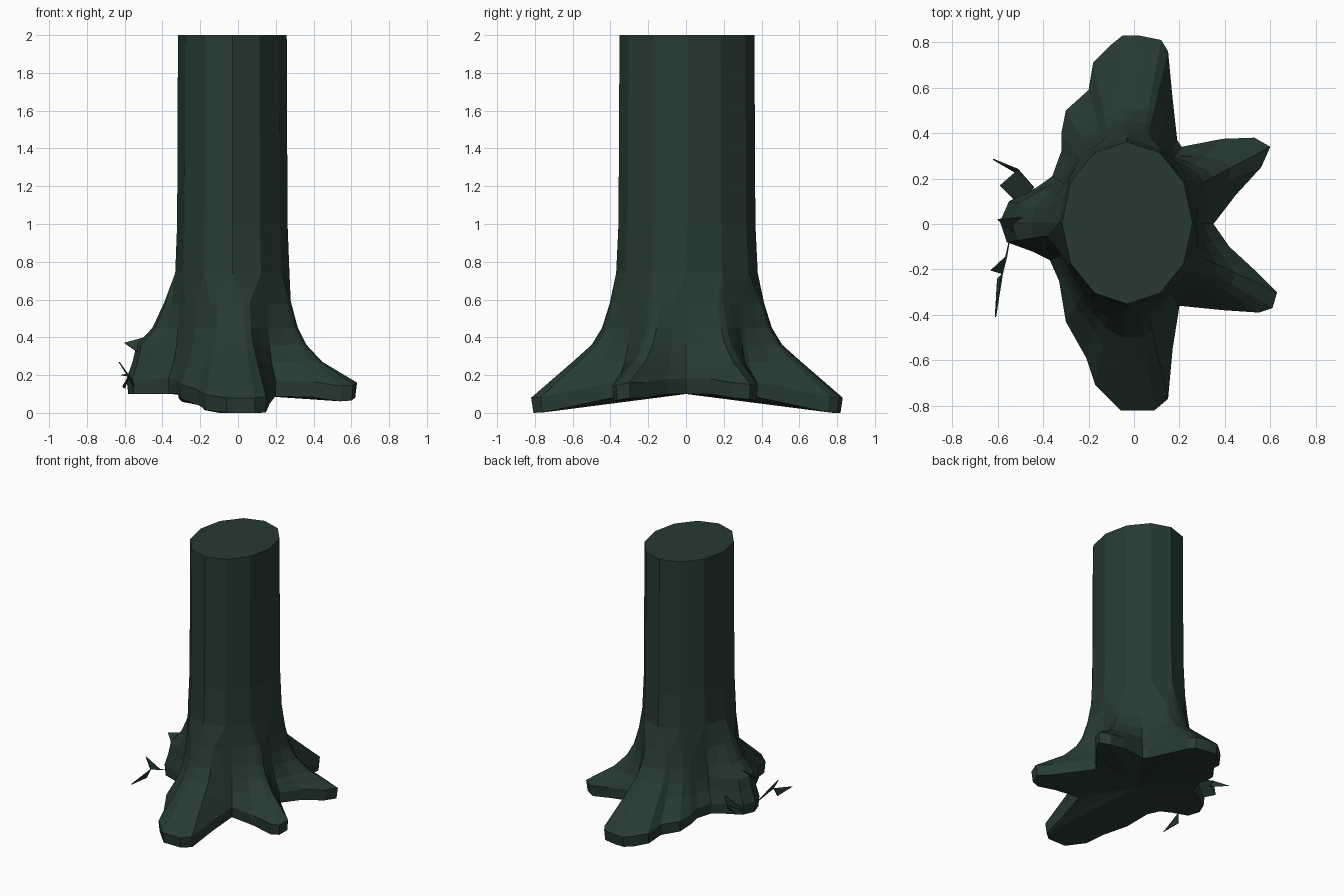
import bpy, bmesh, math

if "Cube" in bpy.data.objects:
    bpy.data.objects.remove(bpy.data.objects["Cube"])

bark = bpy.data.materials.new("dark green bark")
bark.diffuse_color = (0.020, 0.044, 0.032, 1)
bark.use_nodes = True
bark.node_tree.nodes["Principled BSDF"].inputs["Base Color"].default_value = bark.diffuse_color


def make(name, bm):
    me = bpy.data.meshes.new(name)
    bm.to_mesh(me)
    bm.free()
    me.materials.append(bark)
    ob = bpy.data.objects.new(name, me)
    bpy.context.collection.objects.link(ob)
    return ob


# Footprint of the root flare, seen from above, anticlockwise
FOOT = [(.35, 0), (.45, .13), (.56, .25), (.60, .34), (.53, .38), (.39, .375), (.21, .34),
        (.19, .37), (.17, .55), (.15, .76), (.12, .81), (.02, .83), (-.05, .83), (-.10, .79),
        (-.18, .71), (-.20, .59), (-.30, .50), (-.32, .40), (-.32, .32), (-.36, .21),
        (-.43, .16), (-.55, .10), (-.59, .01), (-.56, -.08), (-.45, -.12), (-.37, -.16),
        (-.33, -.25), (-.30, -.43), (-.21, -.59), (-.17, -.71), (-.06, -.82), (.09, -.82),
        (.15, -.77), (.17, -.55), (.20, -.36), (.40, -.38), (.55, -.39), (.61, -.37),
        (.63, -.30), (.55, -.22), (.42, -.10)]
CX, CY, RX, RY = -.03, .005, .288, .357


def trunk(x, y, scale=1, snap=False):
    """Point on the oval trunk in the direction of (x, y)."""
    a = math.atan2((y - CY) / RY, (x - CX) / RX)
    if snap:                       # twelve-sided upper trunk
        a = round(a / (math.pi / 6)) * math.pi / 6
    return CX + RX * scale * math.cos(a), CY + RY * scale * math.sin(a)


# Trunk and roots: rings shrink from the footprint to the oval trunk
bm = bmesh.new()
rings = []
flare = [(.27, .52, .88), (.36, .30, .80), (.45, .18, .48), (.58, .09, .25)]


def underside(x, y):
    return .10 - .10 * min(1, max(0, (abs(y) - .30) / .48)) - (.02 if x > .5 else 0)


rings.append([bm.verts.new((x * .985, y * .985, underside(x, y))) for x, y in FOOT])
rings.append([bm.verts.new((x, y, underside(x, y) + .08)) for x, y in FOOT])
for z, k, k_stub in flare:
    ring = []
    for x, y in FOOT:
        f = k_stub if x < -.4 else k   # the broken left root is a taller stub
        tx, ty = trunk(x, y, 1.03)
        ring.append(bm.verts.new((tx + (x - tx) * f, ty + (y - ty) * f, z)))
    rings.append(ring)
for z, s in [(.74, 1.05), (1.0, 1.015), (2.0, 1)]:
    rings.append([bm.verts.new((*trunk(x, y, s, True), z)) for x, y in FOOT])
n = len(FOOT)
for lo, hi in zip(rings, rings[1:]):
    for i in range(n):
        j = (i + 1) % n
        bm.faces.new((lo[i], lo[j], hi[j], hi[i]))
# underside fan and top cap
hub = bm.verts.new((CX, 0, .10))
for i in range(n):
    bm.faces.new((hub, rings[0][(i + 1) % n], rings[0][i]))
bm.faces.new(rings[-1])
bmesh.ops.remove_doubles(bm, verts=bm.verts, dist=.0005)
bmesh.ops.recalc_face_normals(bm, faces=bm.faces)
make("trunk_and_roots", bm)

# Splinters on the broken left root
SPLINTERS = [
    [(-.62, .285, .20), (-.51, .24, .22), (-.50, .215, .18)],
    [(-.59, .17, .17), (-.51, .24, .22), (-.44, .16, .24), (-.51, .09, .15)],
    [(-.63, -.205, .27), (-.56, -.14, .17), (-.55, -.08, .14), (-.58, -.22, .19)],
    [(-.61, -.41, .14), (-.58, -.22, .19), (-.60, -.24, .13)],
    [(-.60, .02, .37), (-.49, .03, .40), (-.50, -.06, .30)],
]
for i, pts in enumerate(SPLINTERS):
    bm = bmesh.new()
    bm.faces.new([bm.verts.new(p) for p in pts])
    ob = make(f"root_splinter_{i + 1}", bm)
    m = ob.modifiers.new("thickness", 'SOLIDIFY')
    m.thickness = .006
    m.offset = 0
